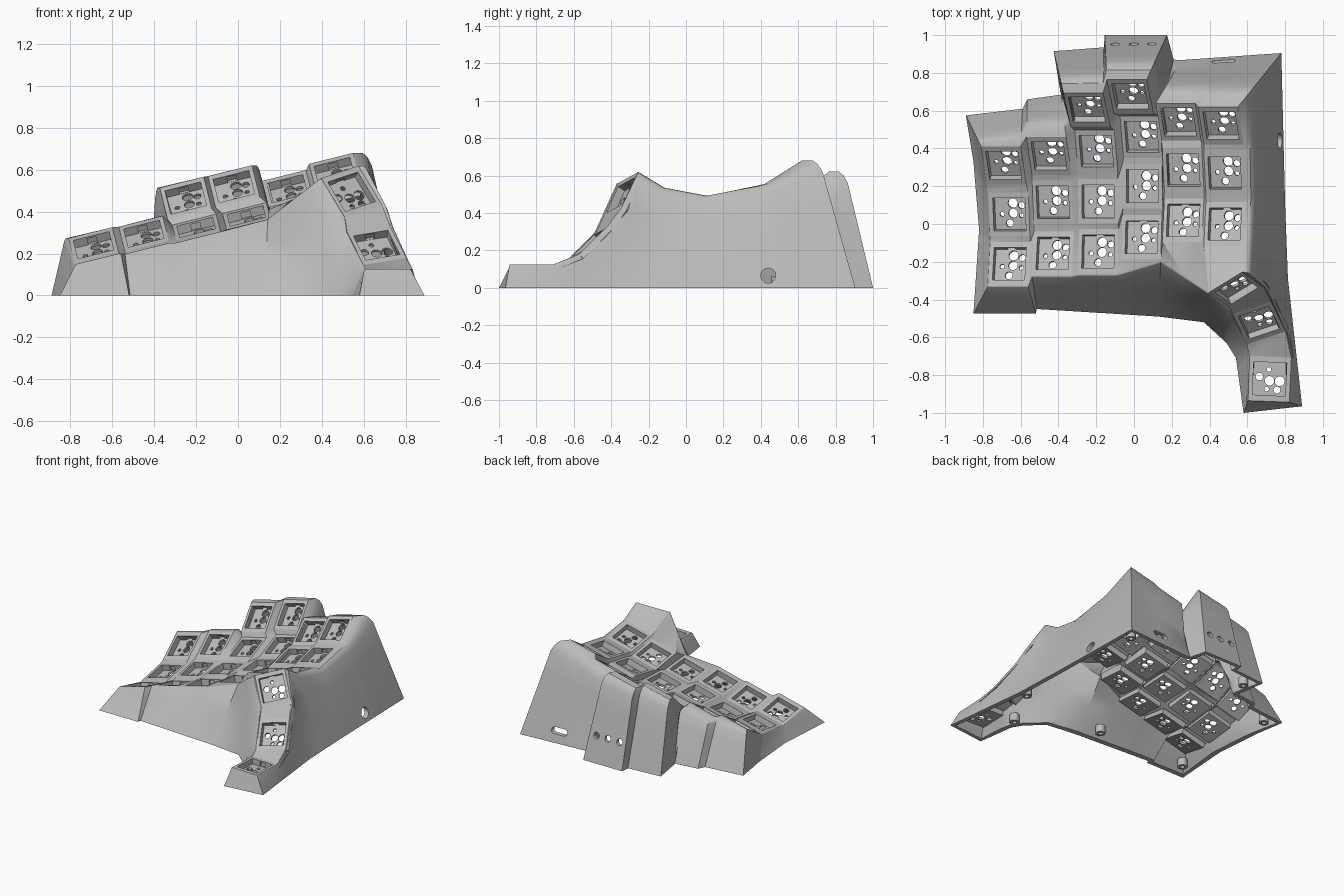
import bpy, bmesh
from math import radians
from mathutils import Matrix, Vector

if "Cube" in bpy.data.objects:
    bpy.data.objects.remove(bpy.data.objects["Cube"])

grey = bpy.data.materials.new("matte grey")
grey.use_nodes = True
grey.diffuse_color = (0.5, 0.5, 0.5, 1)
grey.node_tree.nodes["Principled BSDF"].inputs["Base Color"].default_value = (0.5, 0.5, 0.5, 1)

HX, HY, DEEP = 0.108, 0.118, 0.058   # key cell half sizes and depth


def make(name, bm):
    me = bpy.data.meshes.new(name)
    bm.to_mesh(me)
    bm.free()
    me.materials.append(grey)
    ob = bpy.data.objects.new(name, me)
    bpy.context.collection.objects.link(ob)
    return ob


def box(centre, size):
    bm = bmesh.new()
    m = Matrix.Translation(centre) @ Matrix.Diagonal((*size, 1))
    bmesh.ops.create_cube(bm, size=1, matrix=m)
    return bm


def rods(items, depth, turn=Matrix()):
    bm = bmesh.new()
    for centre, r in items:
        bmesh.ops.create_cone(bm, cap_ends=True, segments=20, radius1=r, radius2=r,
                              depth=depth, matrix=Matrix.Translation(centre) @ turn)
    return bm


def bake(ob):
    deps = bpy.context.evaluated_depsgraph_get()
    me = bpy.data.meshes.new_from_object(ob.evaluated_get(deps))
    ob.modifiers.clear()
    ob.data = me


def cut(ob, bm):
    cutter = make("cutter", bm)
    mod = ob.modifiers.new("cut", "BOOLEAN")
    mod.operation, mod.solver, mod.object = "DIFFERENCE", "EXACT", cutter
    bake(ob)
    bpy.data.objects.remove(cutter)


# Socket template: a tapered block with a square well, a notch and switch holes
HOLES = [(.01, .054, .026), (.057, .042, .018), (.01, 0, .025),
         (-.05, -.005, .012), (.055, -.012, .012), (-.01, -.054, .02)]


def socket(name, twist):
    bm = box((0, 0, -DEEP / 2), (2 * HX, 2 * HY, DEEP))
    for v in bm.verts:
        if v.co.z < -.01:
            v.co.xy *= .93
    ob = make(name, bm)
    cut(ob, box((0, 0, 0), (.175, .175, .088)))
    cut(ob, box((0, .085, -.026), (.045, .03, .034)))
    cut(ob, rods([((y, -x, -.05) if twist else (x, y, -.05), r) for x, y, r in HOLES], .06))
    return ob


# Key frames: columns listed front to back as (x, y, z, tilt)
COLUMNS = [
    [(-.66, -.21, .15, -13), (-.66, .05, .15, 9), (-.69, .31, .24, 31)],
    [(-.43, -.155, .20, -12), (-.43, .115, .205, 10), (-.45, .36, .295, 31)],
    [(-.19, -.145, .265, -6), (-.19, .12, .27, 3), (-.20, .385, .325, 19), (-.25, .605, .465, 41)],
    [(.04, -.07, .325, -6), (.045, .20, .33, 3), (.04, .46, .38, 19), (-.02, .675, .52, 41)],
    [(.26, .02, .415, -11), (.26, .285, .425, 12), (.235, .54, .51, 33)],
    [(.48, 0, .487, -11), (.48, .27, .497, 12), (.46, .52, .592, 33)],
]
# Thumb keys by three corners: back left, back right, front left
THUMB = [((.39, -.365, .56), (.57, -.255, .62), (.515, -.445, .37)),
         ((.545, -.485, .29), (.725, -.425, .32), (.60, -.62, .16)),
         ((.615, -.695, .125), (.83, -.705, .125), (.605, -.935, .125))]

frames = {}
for c, column in enumerate(COLUMNS):
    for r, (x, y, z, tilt) in enumerate(column):
        frames[f"{c}{r}"] = (Matrix.Translation((x, y, z)) @ Matrix.Rotation(radians(-14), 4, "Y")
                             @ Matrix.Rotation(radians(tilt), 4, "X"))
for i, corners in enumerate(THUMB):
    bl, br, fl = map(Vector, corners)
    ax = (br - bl).normalized()
    az = ax.cross(bl - fl).normalized()
    turn = Matrix((ax, az.cross(ax), az)).transposed().to_4x4()
    frames[f"t{i}"] = Matrix.Translation((br + fl) / 2) @ turn

finger, thumb = socket("finger_socket", False), socket("thumb_socket", True)
for key, m in frames.items():
    src = thumb if key[0] == "t" else finger
    ob = bpy.data.objects.new(f"{src.name}_{key}", src.data)
    ob.matrix_world = m
    bpy.context.collection.objects.link(ob)
for src in (finger, thumb):
    bpy.data.objects.remove(src)

# Shell: webs between the sockets
bm = bmesh.new()
V = {}
for key, m in frames.items():
    for tag, sx, sy in (("FL", -1, -1), ("FR", 1, -1), ("BR", 1, 1), ("BL", -1, 1)):
        V[key + tag] = bm.verts.new(m @ Vector((sx * HX, sy * HY, 0)))
V["ridge"] = bm.verts.new((V["30FR"].co + V["t0BL"].co) / 2)


def web(names):
    bm.faces.new([V[n] for n in names.split()])


for c, column in enumerate(COLUMNS):
    for r in range(len(column)):
        a, up, side, diag = f"{c}{r}", f"{c}{r+1}", f"{c+1}{r}", f"{c+1}{r+1}"
        if up in frames:
            web(f"{a}BL {a}BR {up}FR {up}FL")
        if side in frames:
            web(f"{a}FR {side}FL {side}BL {a}BR")
        if up in frames and diag in frames:
            web(f"{a}BR {side}BL {diag}FL {up}FR")
for a, b in (("t0", "t1"), ("t1", "t2")):
    web(f"{b}BL {b}BR {a}FR {a}FL")
for names in ("20FR 30FR 30FL", "30FR ridge 40FL", "40FL ridge 40FR", "ridge t0BL 40FR",
              "40FR t0BL 50FL", "50FL t0BL t0BR 50FR"):
    web(names)

# Skirt: top rim followed anticlockwise, with ground anchors (x, y, shoulder width)
RIM = ("00FL 00FR 10FL 10FR 20FL 20FR 30FR ridge t0BL t0FL t1BL t1FL t2BL t2FL "
       "t2FR t2BR t1FR t1BR t0FR t0BR 50FR 50BR 51FR 51BR 52FR 52BR 52BL 42BR 42BL 32BR "
       "33FR 33BR 33BL 23BR 23BL 23FL 22BL 12BR 12BL 02BR 02BL 02FL 01BL 01FL 00BL").split()
GROUND = {
    "00FL": (-.85, -.475, .05), "00FR": (-.52, -.475, .05), "10FL": (-.515, -.45, .05),
    "30FR": (.13, -.49, .05), "t0BL": (.37, -.52, .05), "t1BL": (.49, -.63, .05),
    "t1FL": (.54, -.71, .05), "t2FL": (.58, -1, .05), "t2FR": (.89, -.965, .05),
    "t0BR": (.815, -.29, .15), "51FR": (.80, .10, .2), "52BR": (.78, .905, .3),
    "42BL": (.25, .868, .33), "32BR": (.21, .87, .33), "33BR": (.175, 1, .33),
    "33BL": (-.155, 1, .33), "23BR": (-.16, .935, .33), "23BL": (-.425, .915, .33),
    "22BL": (-.39, .70, .3), "12BR": (-.385, .685, .33), "12BL": (-.565, .66, .33),
    "02BR": (-.59, .61, .3), "02BL": (-.89, .575, .2), "02FL": (-.85, .33, .1),
    "01FL": (-.82, -.03, .05),
}
loop = RIM + RIM[:1]
along = [0]
for a, b in zip(loop, loop[1:]):
    along.append(along[-1] + (V[a].co - V[b].co).xy.length + .001)
marks = [i for i, n in enumerate(loop) if n in GROUND]
rings = []
for i, name in enumerate(RIM):
    lo = max(k for k in marks if k <= i)
    hi = min(k for k in marks if k > i)
    t = (along[i] - along[lo]) / (along[hi] - along[lo])
    x, y, f = Vector(GROUND[loop[lo]]).lerp(Vector(GROUND[loop[hi]]), t)
    top = V[name].co
    profile = [(.67 * f, 1), (f, 1 - .1 * f), (1.3 * f, 1 - .3 * f)]
    s0, h0 = profile[-1]
    profile += [(s0 + (1 - s0) * k / 4, h0 * (1 - k / 4)) for k in range(1, 5)]
    rings.append([V[name]] + [bm.verts.new((top.x + (x - top.x) * s, top.y + (y - top.y) * s, top.z * h))
                              for s, h in profile])
for a, b in zip(rings, rings[1:] + rings[:1]):
    for k in range(len(a) - 1):
        bm.faces.new((a[k], a[k + 1], b[k + 1], b[k]))
bmesh.ops.recalc_face_normals(bm, faces=bm.faces)
bm.faces.ensure_lookup_table()
if bm.faces[0].normal.z < 0:
    bmesh.ops.reverse_faces(bm, faces=bm.faces)
shell = make("case_shell", bm)
solid = shell.modifiers.new("wall", "SOLIDIFY")
solid.thickness, solid.offset = 0.033, -1
bake(shell)

# Level the foot, then cut a round side port, three back holes and a rounded back slot
cut(shell, box((0, 0, -.1), (3, 3, .2)))
lying = Matrix.Rotation(radians(90), 4, "X")
cut(shell, rods([((.78, .44, .065), .04)], .24, Matrix.Rotation(radians(90), 4, "Y")))
cut(shell, rods([((x, .95, .19), .024) for x in (-.1, 0, .095)], .2, lying))
cut(shell, rods([((x, .87, .085), .024) for x in (.435, .515)], .2, lying))
cut(shell, box((.475, .87, .085), (.08, .2, .048)))

# Screw posts under the rim
POSTS = [(-.75, -.36), (0, -.37), (.57, -.64), (.74, -.3), (.7, .8), (-.34, .8), (-.79, .49)]
for i, (x, y) in enumerate(POSTS):
    post = make(f"screw_post_{i}", rods([((x, y, .03), .035)], .06))
    cut(post, rods([((x, y, 0), .016)], .08))

bpy.ops.object.select_all(action="DESELECT")
shell.select_set(True)
bpy.context.view_layer.objects.active = shell
bpy.ops.object.shade_smooth_by_angle(angle=radians(32))
